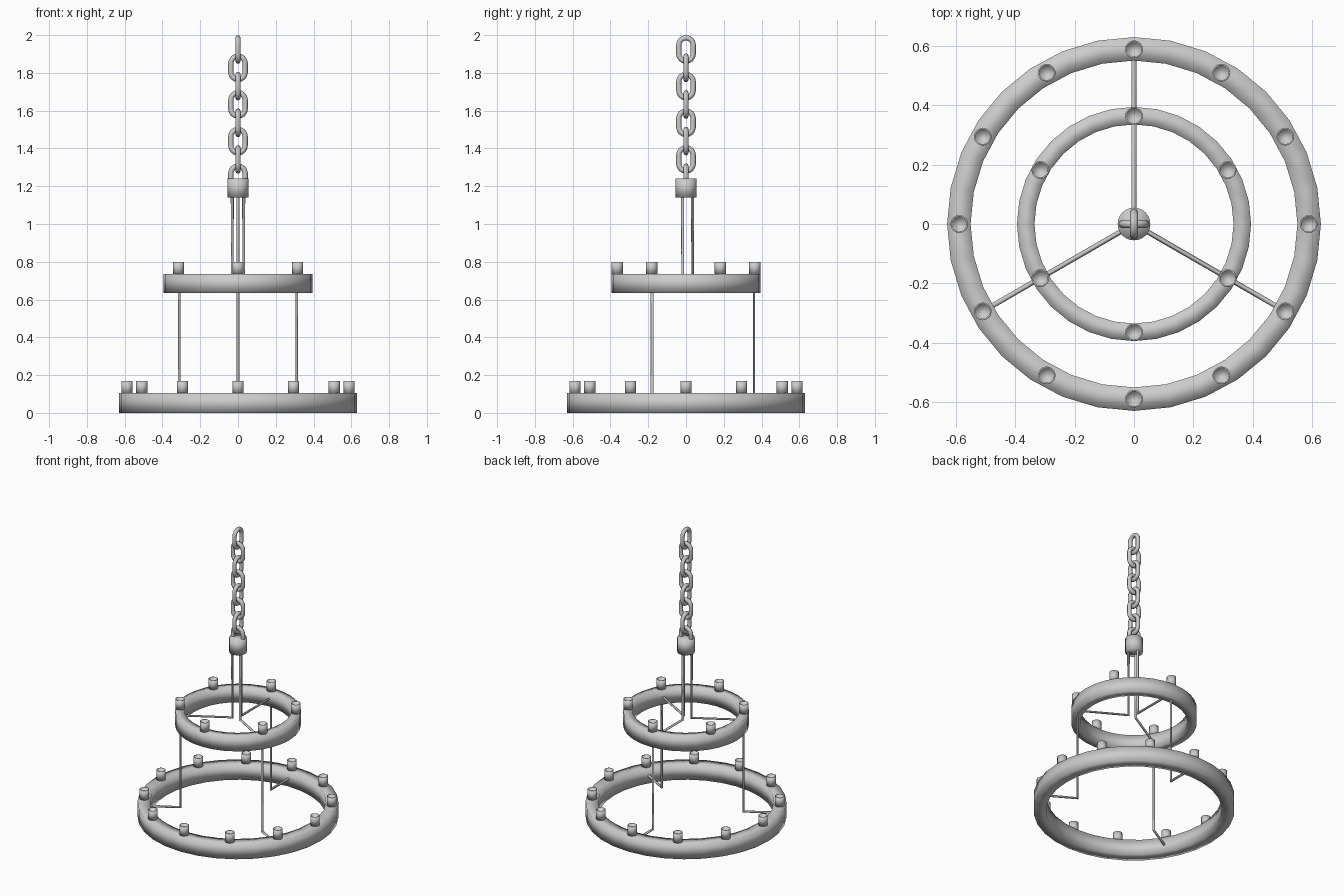
import bpy
import math
from math import sin, cos, pi, radians

if "Cube" in bpy.data.objects:
    bpy.data.objects.remove(bpy.data.objects["Cube"])


def lathe(name, profile, sides, closed=False, loc=(0, 0, 0)):
    """Spin an (r, z) profile around z; open profiles get end caps."""
    n = len(profile)
    verts = [(r * cos(2 * pi * i / sides), r * sin(2 * pi * i / sides), z)
             for i in range(sides) for r, z in profile]
    faces = []
    for i in range(sides):
        a, b = i * n, (i + 1) % sides * n
        for k in range(n if closed else n - 1):
            m = (k + 1) % n
            faces.append((a + k, b + k, b + m, a + m))
    if not closed:
        faces.append([i * n for i in reversed(range(sides))])
        faces.append([i * n + n - 1 for i in range(sides)])
    mesh = bpy.data.meshes.new(name)
    mesh.from_pydata(verts, [], faces)
    mesh.shade_smooth()
    ob = bpy.data.objects.new(name, mesh)
    bpy.context.collection.objects.link(ob)
    ob.location = loc
    return ob


def tube(name, points, radius, closed=False, loc=(0, 0, 0), turn=0):
    """Round wire along a polyline, as a mesh."""
    cu = bpy.data.curves.new(name, 'CURVE')
    cu.dimensions = '3D'
    cu.bevel_depth = radius
    cu.bevel_resolution = 2
    cu.use_fill_caps = True
    sp = cu.splines.new('POLY')
    sp.points.add(len(points) - 1)
    for p, co in zip(sp.points, points):
        p.co = (*co, 1)
    sp.use_cyclic_u = closed
    ob = bpy.data.objects.new(name, cu)
    bpy.context.collection.objects.link(ob)
    ob.location = loc
    ob.rotation_euler.z = turn
    bpy.ops.object.select_all(action='DESELECT')
    bpy.context.view_layer.objects.active = ob
    ob.select_set(True)
    bpy.ops.object.convert(target='MESH')
    bpy.ops.object.shade_smooth_by_angle(angle=radians(50))
    return ob


def tier(name, inner, outer, z0, z1, cup_r, count, start):
    """Flat-sided ring carrying evenly spaced candle cups."""
    lathe(name + "_ring", [(inner, z0), (outer, z0), (outer, z1), (inner, z1)],
          32, closed=True)
    cup = [(0.03, 0), (0.03, 0.065), (0.025, 0.065), (0.023, 0.025)]
    for i in range(count):
        a = start + 2 * pi * i / count
        lathe(f"{name}_candle_cup_{i + 1}", cup, 16,
              loc=(cup_r * cos(a), cup_r * sin(a), z1 - 0.001))


# Rings with cups
tier("lower", 0.55, 0.629, 0.0, 0.104, 0.588, 12, 0)
tier("upper", 0.335, 0.394, 0.635, 0.736, 0.364, 6, pi / 2)

# Central hub
lathe("hub", [(0.055, 1.14), (0.055, 1.24)], 24)

# Three stepped support rods
path = [(0.035, 0, 1.15), (0.035, 0, 0.685), (0.36, 0, 0.685),
        (0.36, 0, 0.052), (0.585, 0, 0.052)]
for i in range(3):
    tube(f"support_rod_{i + 1}", path, 0.0085, turn=pi / 2 + i * 2 * pi / 3)

# Chain of alternating oval links
link = []
for side in (1, -1):
    for k in range(9):
        a = pi * k / 8 + (0 if side > 0 else pi)
        link.append((0.038 * cos(a), 0, 0.024 * side + 0.038 * sin(a)))
for i in range(8):
    tube(f"chain_link_{i + 1}", link, 0.014, closed=True,
         loc=(0, 0, 1.924 - 0.097 * i), turn=pi / 2 * ((i + 1) % 2))
